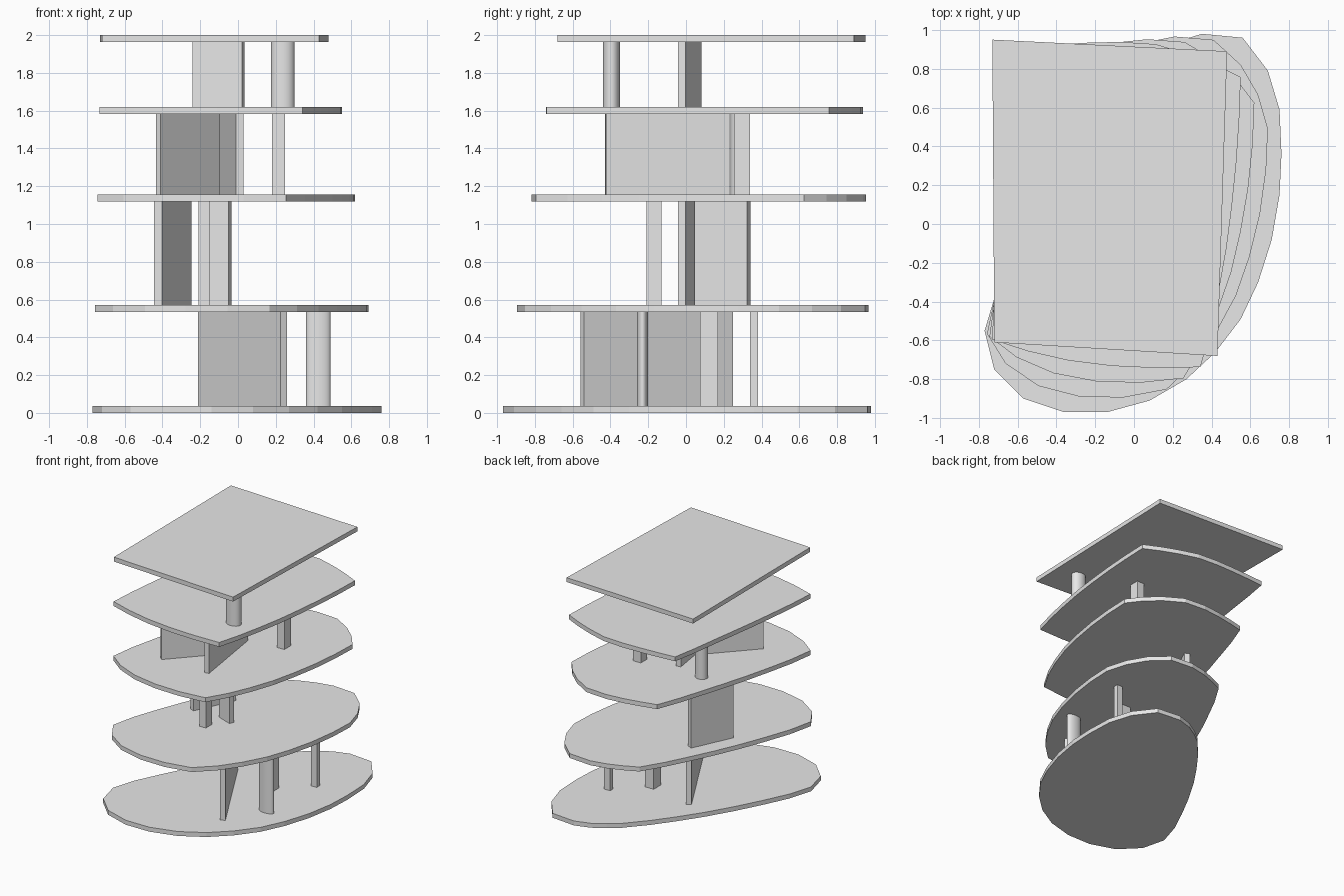
import bpy
import bmesh
from math import radians
from mathutils import Vector, Matrix

default_cube = bpy.data.objects.get("Cube")
if default_cube:
    bpy.data.objects.remove(default_cube, do_unlink=True)

# Single plain material
GREY = (0.8, 0.8, 0.8, 1)
material = bpy.data.materials.new("plain grey")
material.use_nodes = True
material.diffuse_color = GREY
material.node_tree.nodes["Principled BSDF"].inputs["Base Color"].default_value = GREY


def finish(bm, name):
    """Turn a bmesh into a named object with the shared material."""
    bmesh.ops.recalc_face_normals(bm, faces=bm.faces)
    mesh = bpy.data.meshes.new(name)
    bm.to_mesh(mesh)
    bm.free()
    mesh.materials.append(material)
    part = bpy.data.objects.new(name, mesh)
    bpy.context.collection.objects.link(part)
    return part


def add_slab(name, outline, bottom, top):
    """Extrude a closed outline into a floor plate."""
    bm = bmesh.new()
    face = bm.faces.new([bm.verts.new((p.x, p.y, bottom)) for p in outline])
    extruded = bmesh.ops.extrude_face_region(bm, geom=[face])["geom"]
    raised = [v for v in extruded if isinstance(v, bmesh.types.BMVert)]
    bmesh.ops.translate(bm, verts=raised, vec=(0, 0, top - bottom))
    return finish(bm, name)


def placement(level, center, size, angle):
    """Matrix that fits a unit solid into the gap above a floor."""
    bottom, top = floors[level][1], floors[level + 1][0]
    return (Matrix.Translation((*center, (bottom + top) / 2))
            @ Matrix.Rotation(radians(angle), 4, "Z")
            @ Matrix.Diagonal((*size, top - bottom, 1)))


def add_block(name, level, center, size, angle=0):
    """Rectangular post or wall standing on a floor."""
    bm = bmesh.new()
    bmesh.ops.create_cube(bm, size=1, matrix=placement(level, center, size, angle))
    return finish(bm, name)


def add_column(name, level, center, size):
    """Smooth oval column standing on a floor."""
    bm = bmesh.new()
    bmesh.ops.create_cone(bm, cap_ends=True, segments=24, radius1=0.5, radius2=0.5,
                          depth=1, matrix=placement(level, center, size, 0))
    part = finish(bm, name)
    bpy.ops.object.select_all(action="DESELECT")
    part.select_set(True)
    bpy.context.view_layer.objects.active = part
    bpy.ops.object.shade_smooth_by_angle(angle=radians(40))


# Rounded ground outline, one list per side of the square roof
rounded_sides = [
    [(-.77, -.55), (-.72, -.75), (-.57, -.9), (-.36, -.97), (-.14, -.97)],
    [(.08, -.91), (.27, -.8), (.42, -.66), (.55, -.49), (.64, -.3), (.71, -.08), (.75, .15)],
    [(.76, .36), (.75, .59), (.69, .79), (.56, .96), (.35, .98), (.22, .94), (.12, .88)],
    [(.03, .81), (-.12, .64), (-.24, .48), (-.37, .29), (-.5, .07), (-.61, -.14), (-.71, -.35)],
]
roof_corners = [Vector(c) for c in ((-.72, -.61), (.43, -.68), (.48, .89), (-.73, .95))]


def blended_outline(roundness):
    """Blend between the roof quadrilateral and the rounded outline."""
    points = []
    for index, side in enumerate(rounded_sides):
        start = roof_corners[index]
        end = roof_corners[(index + 1) % len(roof_corners)]
        for step, point in enumerate(side):
            straight = start.lerp(end, step / len(side))
            points.append(straight.lerp(Vector(point), roundness))
    return points


# Floor plates, from rounded ground floor to angular roof
floors = [(0, .037), (.535, .572), (1.12, 1.157), (1.583, 1.62), (1.963, 2)]
floor_names = ["ground_floor", "second_floor", "third_floor", "fourth_floor", "roof"]
for index, (bottom, top) in enumerate(floors):
    roundness = 1 - index / (len(floors) - 1)
    add_slab(floor_names[index], blended_outline(roundness), bottom, top)

# Ground level supports
add_block("ground_wall", 0, (.025, -.155), (.9, .04), 119)
add_block("ground_wide_post", 0, (.22, .122), (.08, .095))
add_block("ground_thin_post", 0, (.462, .36), (.055, .04))
add_column("ground_oval_column", 0, (.425, -.23), (.13, .06))

# Second level supports
add_block("second_wall", 1, (-.345, .165), (.37, .045), 65)
add_block("second_short_wall", 1, (-.107, .003), (.14, .043), -21)
add_block("second_post", 1, (-.18, -.17), (.06, .08))

# Third level supports
add_block("third_long_wall", 2, (-.04, -.1), (.66, .04), 98.5)
add_block("third_diagonal_wall", 2, (-.265, -.245), (.46, .035), 47)
add_block("third_post", 2, (.215, .297), (.07, .085))
add_column("third_oval_column", 2, (-.34, .28), (.1, .09))

# Fourth level supports
add_block("fourth_wall", 3, (-.103, .02), (.275, .04), -18)
add_column("fourth_oval_column", 3, (.237, -.395), (.125, .09))
